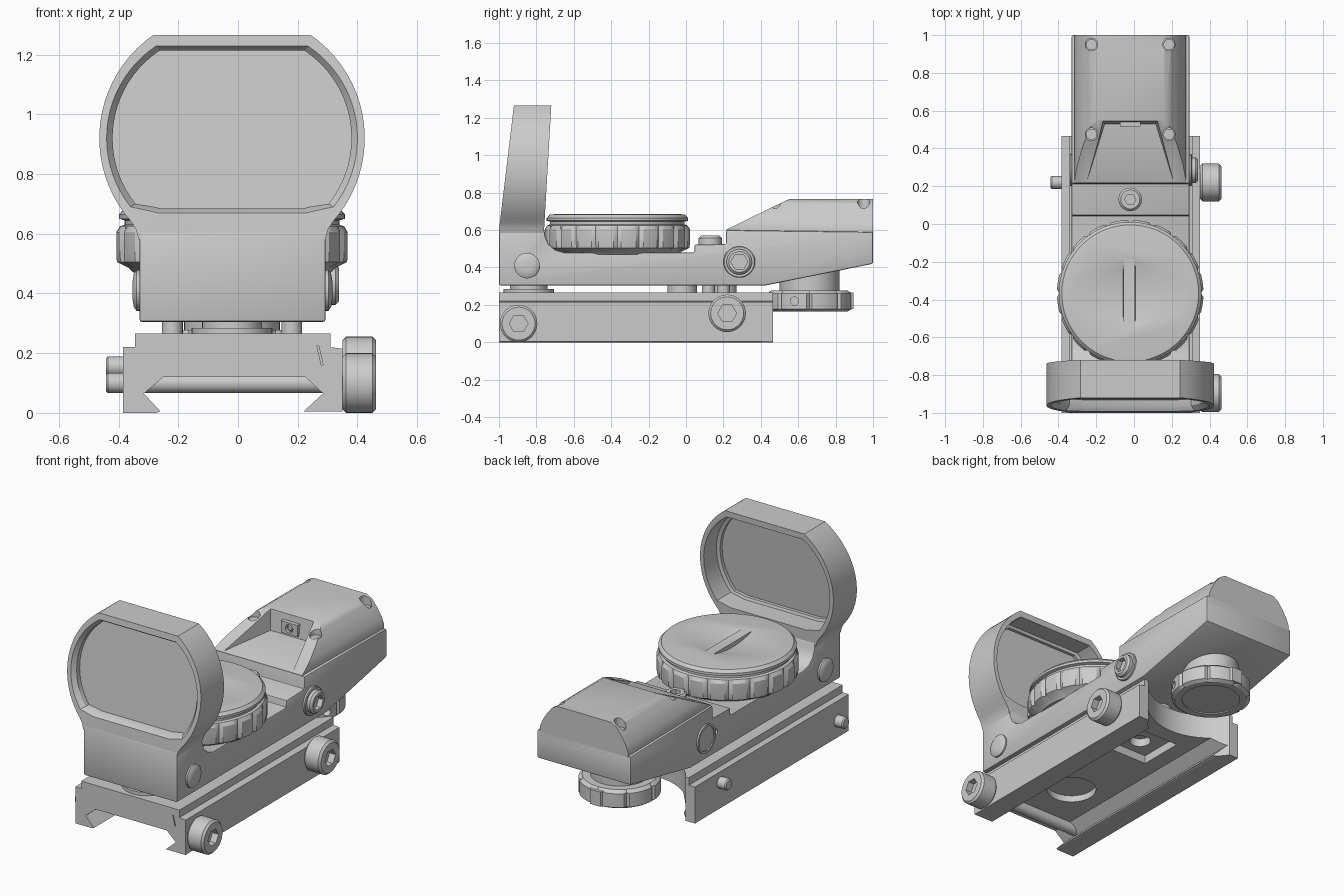
import bpy, bmesh, math
from mathutils import Matrix, Vector

if "Cube" in bpy.data.objects:
    bpy.data.objects.remove(bpy.data.objects["Cube"])

CX = -0.02  # the sight's own centre line


def mesh_object(name, verts, faces):
    me = bpy.data.meshes.new(name)
    bm = bmesh.new()
    vs = [bm.verts.new(v) for v in verts]
    for f in faces:
        bm.faces.new([vs[i] for i in f])
    bmesh.ops.recalc_face_normals(bm, faces=bm.faces)
    bm.to_mesh(me)
    bm.free()
    ob = bpy.data.objects.new(name, me)
    bpy.context.collection.objects.link(ob)
    return ob


def loft(name, rings, closed=False):
    """Skin equal-sized rings; cap the ends or join last to first."""
    n, m = len(rings[0]), len(rings)
    faces = []
    for k in range(m if closed else m - 1):
        a, b = k * n, (k + 1) % m * n
        faces += [(a + i, a + (i + 1) % n, b + (i + 1) % n, b + i) for i in range(n)]
    if not closed:
        faces += [tuple(range(n)), tuple(range((m - 1) * n, m * n))]
    return mesh_object(name, [v for r in rings for v in r], faces)


def place(axis, u, v, h):
    return {'x': (h, u, v), 'y': (u, h, v), 'z': (u, v, h)}[axis]


def prism(name, axis, pts, a, b):
    return loft(name, [[place(axis, u, v, h) for u, v in pts] for h in (a, b)])


def box(name, x0, x1, y0, y1, z0, z1):
    return prism(name, 'z', [(x0, y0), (x1, y0), (x1, y1), (x0, y1)], z0, z1)


def turned(name, axis, c, profile, n=48, notched=(), depth=0.03, period=6):
    """Turned part: profile of (radius, height); chosen rings get grip notches."""
    rings = []
    for k, (r, h) in enumerate(profile):
        ring = []
        for i in range(n):
            q = r - (depth if k in notched and i % period == 0 else 0)
            t = math.tau * i / n
            ring.append(place(axis, c[0] + q * math.cos(t), c[1] + q * math.sin(t), h))
        rings.append(ring)
    return loft(name, rings)


def apply_mods(ob):
    dg = bpy.context.evaluated_depsgraph_get()
    me = bpy.data.meshes.new_from_object(ob.evaluated_get(dg))
    ob.modifiers.clear()
    ob.data = me


def cut(ob, *cutters):
    for c in cutters:
        m = ob.modifiers.new("cut", 'BOOLEAN')
        m.operation, m.solver, m.object = 'DIFFERENCE', 'EXACT', c
        apply_mods(ob)
        bpy.data.objects.remove(c)


def bevel(ob, w, seg=2):
    m = ob.modifiers.new("bevel", 'BEVEL')
    m.width, m.segments, m.limit_method, m.angle_limit = w, seg, 'ANGLE', math.radians(40)
    apply_mods(ob)


def hex_screw(name, axis, c, r, a, b, hex_r, hex_d=0.04):
    """Round-headed screw from a to b with a hexagonal socket in its top."""
    e = 0.012
    ob = turned(name, axis, c, [(r - e, a), (r, a + e), (r, b - e), (r - e, b)], 40)
    cut(ob, turned("socket_cutter", axis, c, [(hex_r, b - hex_d), (hex_r, b + 0.05)], 6))


# Rail mount with dovetail channel
rail = prism("rail_mount", 'y', [
    (-0.345, 0.265), (0.31, 0.265), (0.31, 0.22), (0.35, 0.215), (0.35, 0.005),
    (0.22, 0.005), (0.285, 0.065), (0.225, 0.12), (-0.25, 0.12), (-0.315, 0.065),
    (-0.26, 0.005), (-0.275, 0.0), (-0.385, 0.0), (-0.385, 0.22), (-0.345, 0.22)], -1, 0.465)
cut(rail,
    turned("c", 'z', (CX, 0.66), [(0.36, -0.1), (0.36, 0.4)], 64),
    turned("c", 'z', (CX, -0.58), [(0.14, 0.0), (0.14, 0.16)]),
    box("c", CX - 0.13, CX + 0.13, -0.08, 0.2, 0.05, 0.17),
    turned("c", 'z', (CX, 0.03), [(0.06, 0.05), (0.06, 0.22)], 32),
    prism("c", 'y', [(0.264, 0.225), (0.27, 0.225), (0.285, 0.16), (0.279, 0.16)], -1.1, -0.985))

# Clamp bolts through the rail
for tag, y, z in (("front", -0.895, 0.1), ("rear", 0.22, 0.155)):
    hex_screw(tag + "_clamp_knob", 'x', (y, z), 0.1, 0.35, 0.462, 0.05)
    turned(tag + "_clamp_bolt", 'x', (y, z),
           [(0.028, -0.442), (0.034, -0.435), (0.034, 0.36)], 24)

# Spacers between mount and body
turned("front_spacer", 'z', (CX, -0.84), [(0.135, 0.25), (0.135, 0.285), (0.1, 0.285), (0.1, 0.32)])
turned("middle_spacer", 'z', (CX, -0.02), [(0.08, 0.25), (0.08, 0.32)])
for s in (-1, 1):
    for y in (0.12, 0.2):
        turned("spacer_pin", 'z', (CX + s * 0.2, y), [(0.035, 0.25), (0.035, 0.32)], 24)
turned("rear_spacer", 'z', (CX, 0.2), [(0.07, 0.25), (0.07, 0.32)])

# Main body side profile
body = prism("main_body", 'x', [
    (-1, 0.305), (-1, 0.605), (-0.757, 0.605), (-0.752, 0.565), (-0.735, 0.525), (-0.7, 0.495),
    (-0.65, 0.48), (0.045, 0.48), (0.045, 0.522), (0.215, 0.525), (0.215, 0.6), (1, 0.59),
    (1, 0.42), (0.43, 0.305)], -0.33, 0.293)
bevel(body, 0.008, 2)
cut(body, turned("c", 'x', (0.19, 0.43), [(0.02, -0.4), (0.02, -0.3)], 24))

# Rear housing with sloped front, emitter recess and screw holes
half = [(0.295, 0.55), (0.295, 0.61), (0.28, 0.65), (0.25, 0.7), (0.215, 0.745), (0.18, 0.765)]
housing = prism("rear_housing", 'y',
                [(CX + x, z) for x, z in half] + [(CX - x, z) for x, z in reversed(half)], 0.216, 1)
cut(housing,
    prism("c", 'x', [(0.15, 0.57), (0.215, 0.602), (0.46, 0.722), (0.55, 0.765), (0.6, 0.785), (0.6, 0.95), (0.15, 0.95)],
          -0.5, 0.5),
    loft("c", [[(CX + x, y, z) for x, y, z in r] for r in (
        [(-0.24, 0.19, 0.603), (0.24, 0.19, 0.603), (0.135, 0.53, 0.64), (-0.135, 0.53, 0.64)],
        [(-0.26, 0.19, 0.9), (0.26, 0.19, 0.9), (0.155, 0.56, 0.9), (-0.155, 0.56, 0.9)])]),
    *[turned("c", 'z', (CX + s * 0.205, y), [(0.033, 0.69), (0.033, 0.9)], 24)
      for s in (-1, 1) for y in (0.475, 0.95)])
for s in (-1, 1):
    for y in (0.475, 0.95):
        turned("housing_screw", 'z', (CX + s * 0.205, y), [(0.029, 0.67), (0.029, 0.71)], 24)

# Emitter in the recess
emitter = box("emitter_frame", CX - 0.055, CX + 0.055, 0.515, 0.57, 0.655, 0.725)
cut(emitter, turned("c", 'y', (CX, 0.69), [(0.025, 0.48), (0.025, 0.54)], 24))
turned("emitter_lens", 'y', (CX, 0.69), [(0.012, 0.52), (0.02, 0.53), (0.02, 0.56)], 24)


# Lens frame: leaning ring with curved sides
def outline(cx, r, z_top, z_bot, tail):
    a0, a1 = math.asin((z_top - 0.92) / r), math.asin((z_bot - 0.92) / r)
    right = [(cx + r * math.cos(a0 + (a1 - a0) * i / 20), 0.92 + r * math.sin(a0 + (a1 - a0) * i / 20))
             for i in range(21)] + tail
    return [(CX + x, z) for x, z in right] + [(CX - x, z) for x, z in reversed(right)]


def leaning(pts, t):
    ring = []
    for x, z in pts:
        f, b = -1 + 0.12 * max(0, z - 0.6), -0.76 + 0.058 * (z - 0.58)
        ring.append((x, f + (b - f) * t, z))
    return ring


outer = outline(0.0245, 0.42, 1.265, 0.64, [(0.322, 0.615), (0.312, 0.58)])
wide = outline(0.05, 0.37, 1.228, 0.69, [(0.27, 0.675), (0.25, 0.67)])
narrow = outline(0.048, 0.352, 1.213, 0.7, [(0.26, 0.69), (0.24, 0.685)])
loft("lens_frame", [leaning(outer, 0), leaning(outer, 1), leaning(wide, 1), leaning(wide, 0.45),
                    leaning(narrow, 0.42), leaning(narrow, 0.12), leaning(wide, 0.0)], closed=True)
loft("lens_glass", [leaning(wide, 0.25), leaning(wide, 0.33)])

# Battery cap with notched grip and two finger scoops
C = (CX, -0.367)
cap = turned("battery_cap", 'z', C, [
    (0.33, 0.47), (0.345, 0.485), (0.385, 0.505), (0.388, 0.52), (0.388, 0.605), (0.375, 0.625),
    (0.36, 0.63), (0.36, 0.645), (0.378, 0.65), (0.378, 0.665), (0.362, 0.682), (0.34, 0.685)],
    120, notched=(2, 3, 4), depth=0.014)
for s in (-1, 1):
    scoop = turned("c", 'x', (0, 0.68), [(0.68, -0.005), (0.68, s * 0.4)], 128)
    scoop.data.transform(Matrix.Translation((CX + s * 0.033, C[1], 0.66))
                         @ Matrix.Rotation(-s * 0.09, 4, 'Y'))
    cut(cap, scoop)
hex_screw("top_screw", 'z', (CX, 0.13), 0.062, 0.5, 0.57, 0.03)

# Side screws and front pivots
hex_screw("right_side_screw", 'x', (0.285, 0.43), 0.068, 0.27, 0.338, 0.045)
turned("right_screw_collar", 'x', (0.285, 0.43), [(0.085, 0.27), (0.085, 0.303), (0.08, 0.307)])
turned("left_side_screw", 'x', (0.285, 0.43), [(0.085, -0.3), (0.085, -0.34), (0.072, -0.34), (0.072, -0.334)])
for tag, x, s in (("left", -0.33, -1), ("right", 0.293, 1)):
    turned(tag + "_pivot", 'x', (-0.85, 0.41),
           [(0.068, x - s * 0.03), (0.068, x + s * 0.01), (0.055, x + s * 0.019), (0.03, x + s * 0.023)])

# Brightness dial under the rear
D = (CX, 0.66)
turned("dial_neck", 'z', D, [(0.16, 0.26), (0.16, 0.44)])
dial = turned("brightness_dial", 'z', D, [
    (0.205, 0.165), (0.225, 0.177), (0.225, 0.26), (0.205, 0.277)], 96,
    notched=(1, 2), depth=0.014, period=12)
cut(dial, turned("c", 'z', D, [(0.165, 0.1), (0.165, 0.172)]),
    turned("c", 'x', (0.58, 0.22), [(0.022, 0.15), (0.022, 0.4)], 20))
prism("dial_pointer", 'z', [(CX - 0.06, 0.84), (CX + 0.06, 0.84), (CX + 0.035, 0.895), (CX - 0.035, 0.895)],
      0.177, 0.265)

# Smooth shading with crisp edges
for ob in bpy.context.scene.objects:
    ob.select_set(True)
    bpy.context.view_layer.objects.active = ob
bpy.ops.object.shade_smooth_by_angle(angle=math.radians(30))
